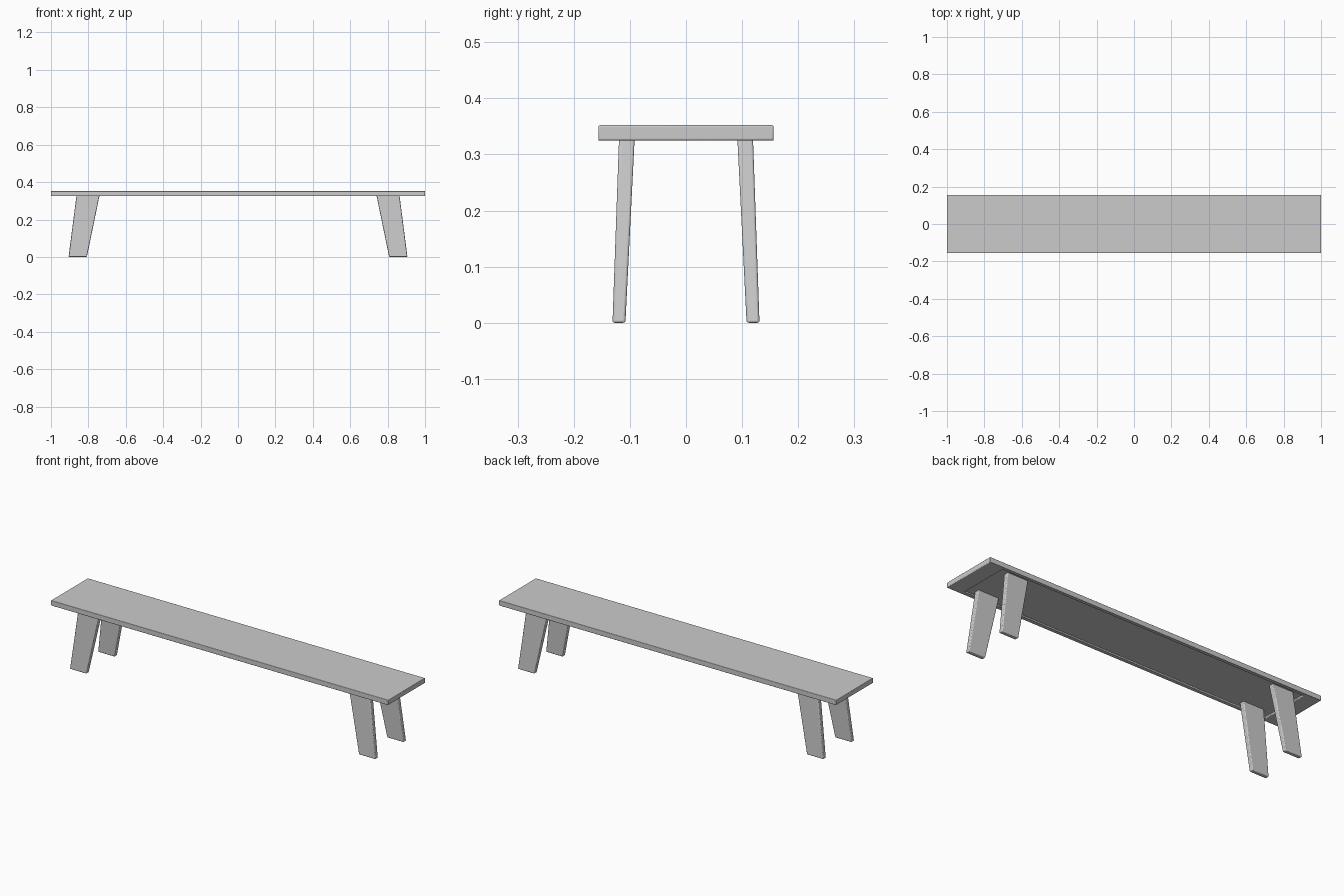
import bpy, bmesh

if "Cube" in bpy.data.objects:
    bpy.data.objects.remove(bpy.data.objects["Cube"])


def add_object(name, bm, bevel):
    bmesh.ops.recalc_face_normals(bm, faces=bm.faces)
    mesh = bpy.data.meshes.new(name)
    bm.to_mesh(mesh)
    bm.free()
    obj = bpy.data.objects.new(name, mesh)
    bpy.context.collection.objects.link(obj)
    mod = obj.modifiers.new("rounded_edges", 'BEVEL')
    mod.width = bevel
    mod.segments = 3
    mod.limit_method = 'ANGLE'
    bpy.ops.object.select_all(action='DESELECT')
    obj.select_set(True)
    bpy.context.view_layer.objects.active = obj
    bpy.ops.object.shade_smooth_by_angle()
    return obj


def rect(bm, x0, x1, y0, y1, z):
    return [bm.verts.new((x, y, z))
            for x, y in ((x0, y0), (x1, y0), (x1, y1), (x0, y1))]


def stack(bm, rings):
    # closed solid through successive four-cornered rings
    for a, b in zip(rings, rings[1:]):
        for i in range(4):
            j = (i + 1) % 4
            bm.faces.new((a[i], a[j], b[j], b[i]))
    bm.faces.new(rings[0])
    bm.faces.new(rings[-1])


# seat plank with a shallow recess in the underside
bm = bmesh.new()
stack(bm, [rect(bm, -1, 1, -0.156, 0.156, 0.352),
           rect(bm, -1, 1, -0.156, 0.156, 0.325),
           rect(bm, -0.91, 0.91, -0.138, 0.138, 0.325),
           rect(bm, -0.91, 0.91, -0.138, 0.138, 0.335)])
add_object("seat", bm, 0.003)

# four splayed, tapered legs
for sx, side in ((-1, "left"), (1, "right")):
    for sy, end in ((-1, "front"), (1, "back")):
        bm = bmesh.new()
        stack(bm, [rect(bm, sx * 0.906, sx * 0.808, sy * 0.131, sy * 0.108, 0.0),
                   rect(bm, sx * 0.862, sx * 0.738, sy * 0.119, sy * 0.091, 0.34)])
        add_object(f"{end}_{side}_leg", bm, 0.004)
